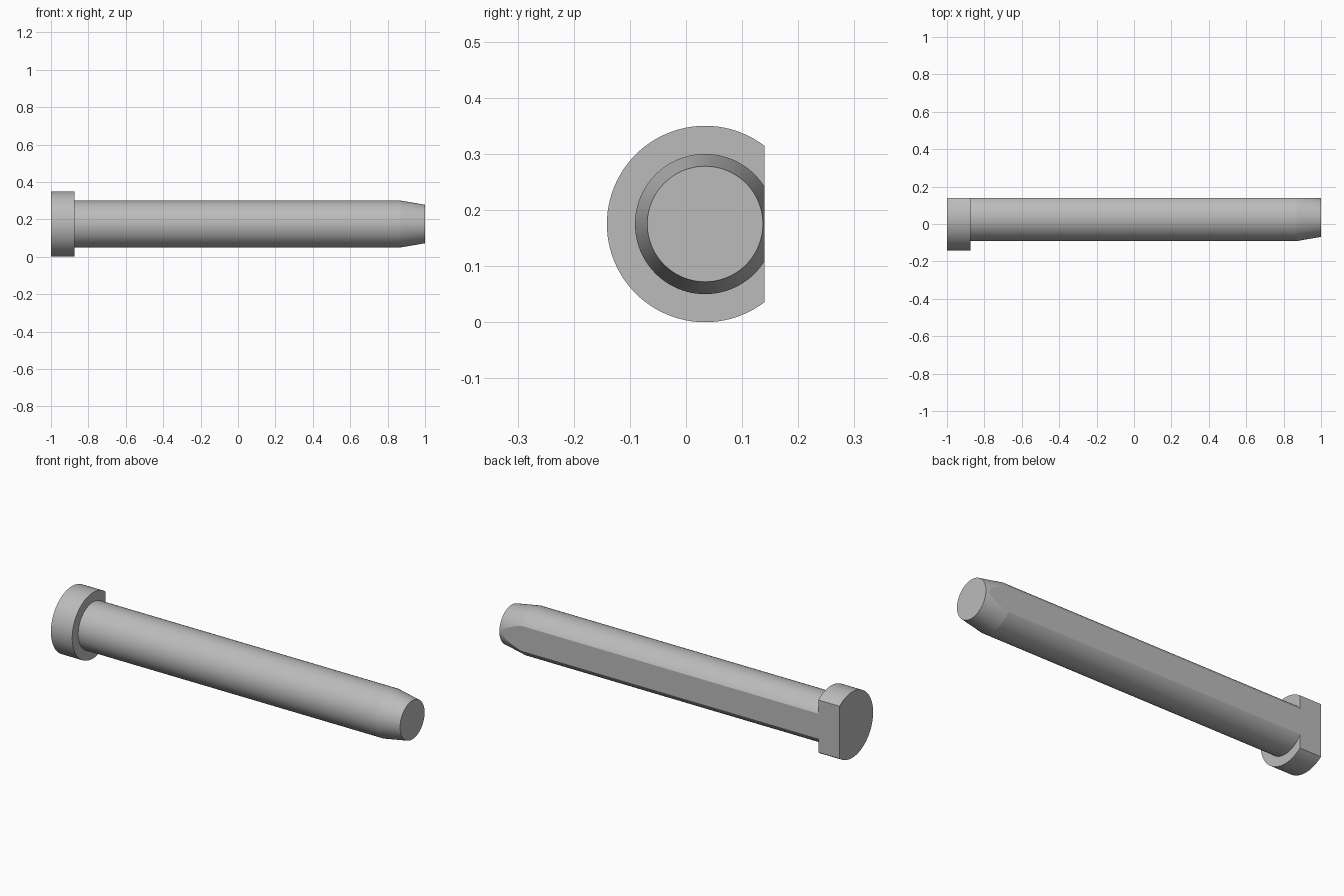
import bpy
import bmesh
import math
from mathutils import Vector

cube = bpy.data.objects.get("Cube")
if cube:
    bpy.data.objects.remove(cube, do_unlink=True)

AXIS_Y, AXIS_Z = 0.034, 0.175   # centre line of the pin
FLAT_Y = 0.14                   # plane of the flat along the back
SEGMENTS = 96

# Plain grey metal
steel = bpy.data.materials.new("grey_steel")
steel.use_nodes = True
colour = (0.5, 0.5, 0.5, 1.0)
steel.diffuse_color = colour
steel.node_tree.nodes["Principled BSDF"].inputs["Base Color"].default_value = colour

# Half profile (x, radius): head, shoulder, shaft, tapered tip
profile = [(-1, 0.175), (-0.875, 0.175), (-0.875, 0.125), (0.87, 0.125), (1, 0.103)]

bm = bmesh.new()
rings = []
for x, radius in profile:
    ring = []
    for i in range(SEGMENTS):
        a = 2 * math.pi * i / SEGMENTS
        ring.append(bm.verts.new((x, AXIS_Y + radius * math.cos(a),
                                  AXIS_Z + radius * math.sin(a))))
    rings.append(ring)

# Turned surface and end caps
for a, b in zip(rings, rings[1:]):
    for i in range(SEGMENTS):
        j = (i + 1) % SEGMENTS
        bm.faces.new((a[i], a[j], b[j], b[i]))
bm.faces.new(rings[0])
bm.faces.new(rings[-1])

# Flat milled along the back of head and shaft
bmesh.ops.bisect_plane(bm, geom=bm.verts[:] + bm.edges[:] + bm.faces[:], dist=1e-6,
                       plane_co=Vector((0, FLAT_Y, 0)), plane_no=Vector((0, 1, 0)),
                       clear_outer=True)
bmesh.ops.holes_fill(bm, edges=[e for e in bm.edges if e.is_boundary], sides=0)
bmesh.ops.recalc_face_normals(bm, faces=bm.faces[:])

mesh = bpy.data.meshes.new("headed_pin")
bm.to_mesh(mesh)
bm.free()
mesh.materials.append(steel)
pin = bpy.data.objects.new("headed_pin", mesh)
bpy.context.collection.objects.link(pin)

# Smooth round surfaces, crisp edges at the taper, head and flat
bpy.ops.object.select_all(action="DESELECT")
pin.select_set(True)
bpy.context.view_layer.objects.active = pin
bpy.ops.object.shade_smooth_by_angle(angle=math.radians(7))
